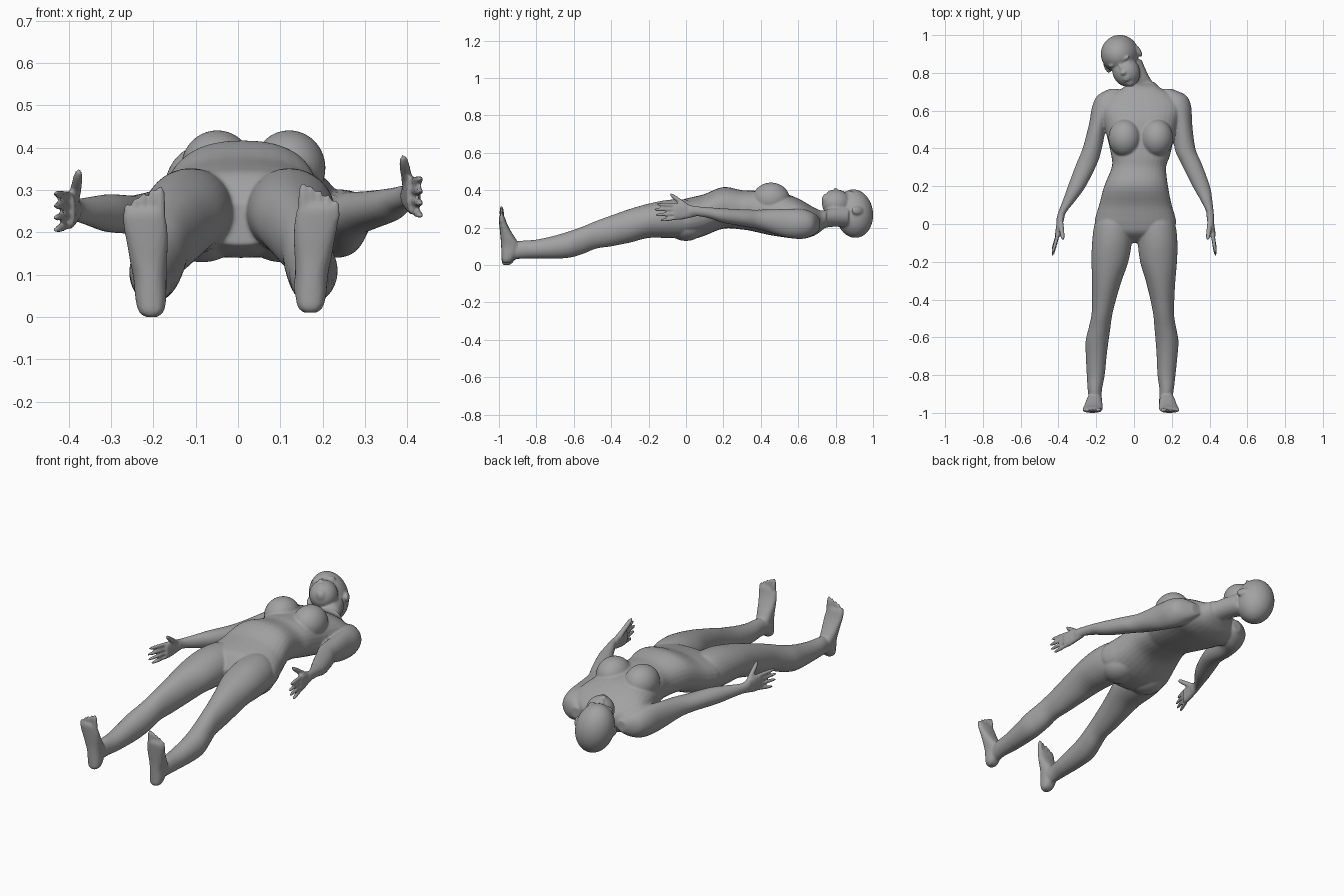
import bpy, bmesh, math
from mathutils import Matrix, Vector

bm = bmesh.new()


def spline(rows, steps=4):
    """Catmull-Rom refinement of section rows."""
    out = []
    for i in range(len(rows) - 1):
        a, b, c, d = (rows[max(0, min(len(rows) - 1, i + k))] for k in (-1, 0, 1, 2))
        for s in range(steps):
            t = s / steps
            out.append([0.5 * (2 * q + (r - p) * t + (2 * p - 5 * q + 4 * r - w) * t * t
                               + (3 * q - p - 3 * r + w) * t ** 3)
                        for p, q, r, w in zip(a, b, c, d)])
    return out + [list(rows[-1])]


def loft(rows, axis='Y', power=2.0, n=32):
    """Rounded sections: (position, x0, x1, low, high) along Y or Z."""
    rings = []
    for t, x0, x1, v0, v1 in spline(rows):
        ring = []
        for k in range(n):
            a = 2 * math.pi * k / n
            c, s = math.cos(a), math.sin(a)
            u = (x0 + x1) / 2 + (x1 - x0) / 2 * math.copysign(abs(c) ** (2 / power), c)
            v = (v0 + v1) / 2 + (v1 - v0) / 2 * math.copysign(abs(s) ** (2 / power), s)
            ring.append(bm.verts.new((u, t, v) if axis == 'Y' else (u, v, t)))
        rings.append(ring)
    for r, q in zip(rings, rings[1:]):
        for k in range(n):
            bm.faces.new((r[k], r[(k + 1) % n], q[(k + 1) % n], q[k]))
    bm.faces.new(rings[0])
    bm.faces.new(rings[-1])


def ball(centre, radii, frame=Matrix.Identity(4)):
    m = frame @ Matrix.Translation(centre) @ Matrix.Diagonal((*radii, 1))
    bmesh.ops.create_uvsphere(bm, u_segments=32, v_segments=20, radius=1, matrix=m)


def digit(p0, p1, r, axis='Y', stretch=1.0):
    """Tapered finger or toe with a rounded tip."""
    rows = []
    for f, k in ((0, 1), (0.5, 0.97), (0.85, 0.8), (1, 0.35)):
        x, y, z = Vector(p0).lerp(Vector(p1), f)
        t, v = (y, z) if axis == 'Y' else (z, y)
        rows.append((t, x - r * k, x + r * k, v - r * k * stretch, v + r * k * stretch))
    loft(rows, axis, n=16)


# Torso
loft([(-.10, -.08, .09, .17, .27), (-.05, -.18, .19, .148, .335), (0, -.208, .222, .14, .355),
      (.05, -.2, .215, .142, .367), (.1, -.185, .2, .157, .38), (.2, -.158, .18, .195, .417),
      (.3, -.118, .17, .19, .4), (.36, -.12, .19, .18, .398), (.45, -.14, .21, .16, .39),
      (.55, -.165, .235, .145, .375), (.62, -.18, .25, .14, .345), (.68, -.14, .21, .155, .31),
      (.72, -.06, .14, .18, .292), (.75, -.03, .11, .205, .295)], power=2.3)
for side in (-1, 1):
    ball((.036 + side * .085, .455, .352), (.086, .1, .089))     # bust
    ball((.01 + side * .095, .0, .205), (.095, .1, .076))        # seat

# Neck
loft([(.66, -.05, .13, .17, .285), (.73, -.035, .11, .195, .29),
      (.79, -.06, .075, .205, .31), (.87, -.11, .04, .2, .32)])

# Head: tilted sideways and turned a little
head = (Matrix.Translation((-.075, .9, .275)) @ Matrix.Rotation(math.radians(27), 4, 'Z')
        @ Matrix.Rotation(math.radians(-13), 4, 'Y'))
ball((0, 0, 0), (.099, .101, .131), head)                        # skull
ball((0, -.1, .055), (.072, .08, .074), head)                    # face
ball((0, -.155, .075), (.03, .028, .035), head)                  # chin
ball((0, -.08, .112), (.011, .036, .018), head)                  # nose bridge
ball((0, -.098, .124), (.016, .013, .017), head)                 # nose tip
ball((0, -.127, .117), (.025, .006, .012), head)                 # upper lip
ball((0, -.138, .114), (.021, .007, .012), head)                 # lower lip
for side in (-1, 1):
    ball((side * .034, -.034, .104), (.03, .01, .014), head)     # brow
    ball((side * .034, -.058, .087), (.02, .012, .018), head)    # eye
    ball((side * .097, -.032, -.005), (.012, .033, .023), head)  # ear

# Legs and feet, the second pair mirrored with a slight lean inwards
leg = [(.06, -.17, -.03, .18, .33), (0, -.208, -.008, .15, .35), (-.1, -.222, -.012, .145, .348),
       (-.2, -.225, -.03, .145, .328), (-.3, -.222, -.065, .12, .3), (-.4, -.222, -.095, .1, .265),
       (-.48, -.225, -.115, .088, .236), (-.55, -.24, -.125, .06, .207), (-.62, -.256, -.135, .04, .182),
       (-.7, -.255, -.145, .034, .158), (-.8, -.25, -.155, .034, .136), (-.88, -.245, -.17, .034, .13),
       (-.95, -.235, -.17, .025, .12)]
foot = [(0, -.22, -.19, -.975, -.945), (.012, -.234, -.176, -.984, -.928), (.04, -.242, -.17, -.986, -.91),
        (.09, -.247, -.169, -.988, -.89), (.13, -.255, -.168, -.99, -.91), (.17, -.262, -.166, -.994, -.935),
        (.21, -.27, -.167, -.998, -.956), (.24, -.273, -.172, -1, -.967), (.255, -.268, -.178, -.996, -.973)]
for mirrored in (False, True):
    def lean(y):
        return min(.01, .008 + (y + .1) * .055)

    def swap(row, shift, dz_all):
        t, x0, x1, v0, v1 = row
        if not mirrored:
            return row
        return (t + (0 if dz_all else .01), shift - x1, shift - x0, v0, v1)

    loft([swap(r, lean(r[0]), True) for r in leg])
    loft([swap(r, -.034, False) for r in foot], 'Z', 2.4)
    for i in range(5):
        x, tip = -.184 - .0195 * i, (.308, .303, .294, .282, .268)[i]
        x, dz = (-.03 - x, .008) if mirrored else (x, 0)
        digit((x, -.983, .23), (x, -.987, tip + dz), .0125 if i == 0 else .009, 'Z')

# Arms
loft([(.715, -.13, -.08, .19, .25), (.68, -.193, -.07, .16, .28), (.62, -.222, -.085, .14, .3),
      (.53, -.238, -.14, .15, .3), (.4, -.272, -.17, .183, .292), (.32, -.305, -.195, .195, .287),
      (.2, -.35, -.255, .2, .29), (.13, -.375, -.305, .212, .285), (.06, -.402, -.36, .225, .28),
      (.02, -.412, -.37, .22, .285)])
loft([(.715, .14, .2, .19, .25), (.68, .15, .276, .16, .28), (.62, .16, .303, .14, .3),
      (.53, .2, .308, .15, .3), (.4, .215, .325, .188, .296), (.32, .25, .358, .205, .297),
      (.2, .31, .402, .225, .303), (.13, .35, .414, .248, .308), (.06, .384, .422, .262, .314),
      (.02, .386, .426, .258, .318)])

# Hands: palm facing inwards, thumb up
for side, wx, wz, tip_x in ((-1, .392, .252, .432), (1, .406, .286, .432)):
    def px(a):
        return sorted((side * (a - .017), side * (a + .017)))
    loft([(.05, *px(wx - .006), wz - .027, wz + .027), (.01, *px(wx), wz - .036, wz + .038),
          (-.03, *px(wx + .006), wz - .044, wz + .044), (-.065, *px(wx + .01), wz - .043, wz + .04)], power=2.4)
    for i in range(4):
        o = (i - 1.5)
        length = (.062, .088, .095, .082)[i]
        digit((side * (wx + .01), -.05, wz + o * .023),
              (side * tip_x, -.075 - length, wz + o * .029 - .004), .0105, stretch=.95)
    digit((side * (wx - .004), .015, wz + .02), (side * (wx - .016), -.085, wz + .092), .0135, stretch=1.25)

# Fuse everything into one skin
bmesh.ops.recalc_face_normals(bm, faces=bm.faces)
mesh = bpy.data.meshes.new("body")
bm.to_mesh(mesh)
bm.free()
body = bpy.data.objects.new("body", mesh)
bpy.context.collection.objects.link(body)
bpy.context.view_layer.objects.active = body
body.select_set(True)
fuse = body.modifiers.new("fuse", 'REMESH')
fuse.mode = 'VOXEL'
fuse.voxel_size = .0058
soften = body.modifiers.new("soften", 'SMOOTH')
soften.factor = .5
soften.iterations = 4
for name in ("fuse", "soften"):
    bpy.ops.object.modifier_apply(modifier=name)

grey = bpy.data.materials.new("plain grey")
grey.diffuse_color = (.36, .36, .36, 1)
body.data.materials.clear()
body.data.materials.append(grey)
bpy.ops.object.shade_smooth()
